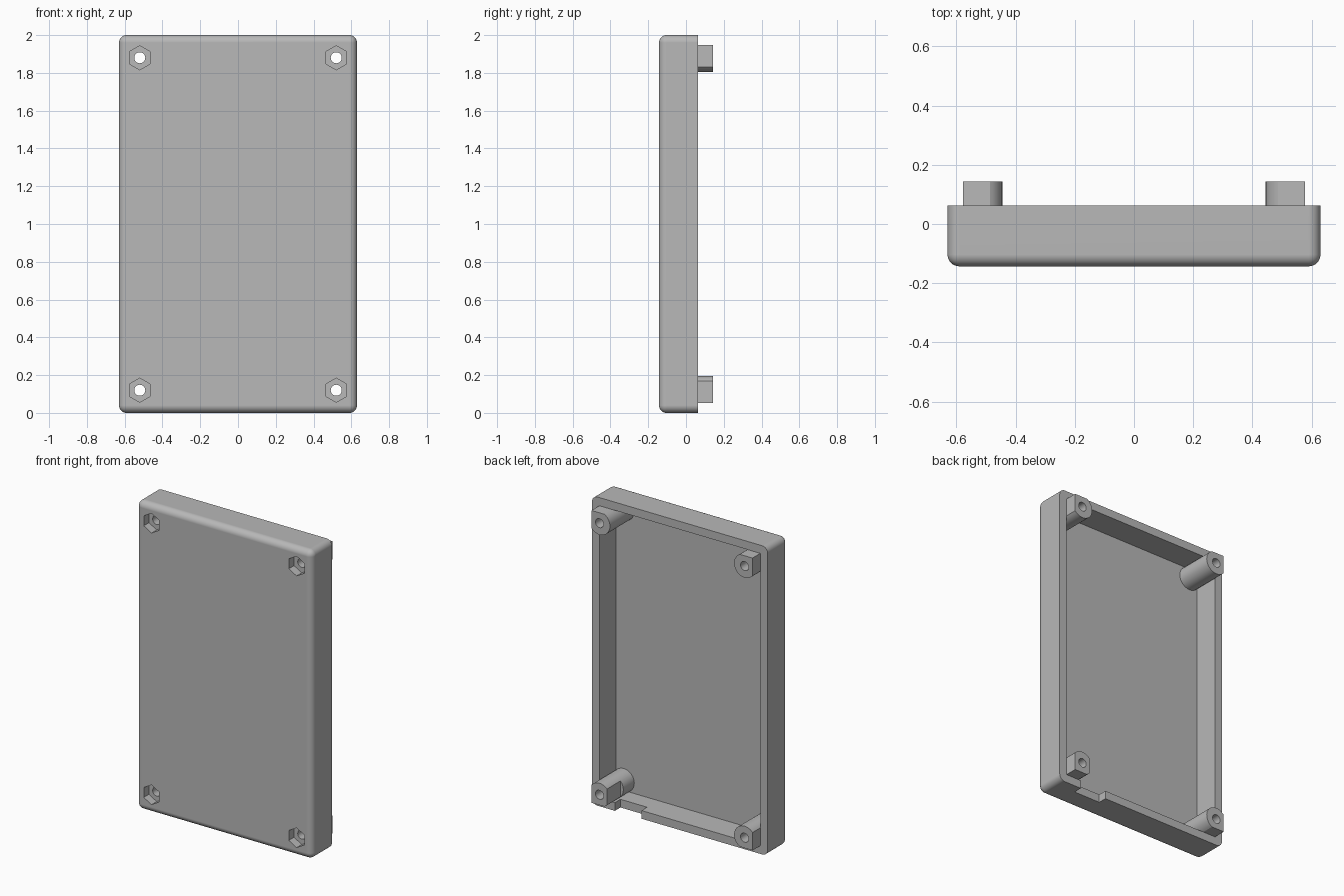
import bpy, bmesh
from math import acos, asin, cos, sin, pi

default = bpy.data.objects.get("Cube")
if default:
    bpy.data.objects.remove(default, do_unlink=True)

# Overall sizes
HALF_W, HEIGHT = 0.63, 2.0
FRONT, RIM, POST_END = -0.143, 0.063, 0.143
FLOOR, POCKET = -0.106, -0.09
WALL = 0.053
ROUND = 0.04
POST_X, POST_Z, POST_R = 0.52, 0.12, 0.075

grey = bpy.data.materials.new("plain grey")
grey.use_nodes = True
colour = (0.48, 0.48, 0.48, 1)
grey.diffuse_color = colour
grey.node_tree.nodes["Principled BSDF"].inputs["Base Color"].default_value = colour


def add_object(name, bm):
    bmesh.ops.recalc_face_normals(bm, faces=bm.faces)
    mesh = bpy.data.meshes.new(name)
    bm.to_mesh(mesh)
    bm.free()
    mesh.materials.append(grey)
    obj = bpy.data.objects.new(name, mesh)
    bpy.context.collection.objects.link(obj)
    return obj


def prism(name, profile, y0, y1):
    """Extrude an (x, z) outline from y0 to y1."""
    bm = bmesh.new()
    face = bm.faces.new([bm.verts.new((x, y0, z)) for x, z in profile])
    new = bmesh.ops.extrude_face_region(bm, geom=[face])["geom"]
    verts = [v for v in new if isinstance(v, bmesh.types.BMVert)]
    bmesh.ops.translate(bm, verts=verts, vec=(0, y1 - y0, 0))
    return add_object(name, bm)


def box(name, x0, x1, y0, y1, z0, z1):
    return prism(name, [(x0, z0), (x1, z0), (x1, z1), (x0, z1)], y0, y1)


def ring(x, z, radius, count):
    return [(x + radius * sin(2 * pi * i / count),
             z + radius * cos(2 * pi * i / count)) for i in range(count)]


def activate(obj):
    bpy.ops.object.select_all(action='DESELECT')
    obj.select_set(True)
    bpy.context.view_layer.objects.active = obj


def cut(obj, cutters):
    activate(obj)
    for cutter in cutters:
        mod = obj.modifiers.new("cut", 'BOOLEAN')
        mod.operation, mod.solver, mod.object = 'DIFFERENCE', 'EXACT', cutter
        bpy.ops.object.modifier_apply(modifier=mod.name)


def finish(obj):
    activate(obj)
    bpy.ops.object.shade_smooth_by_angle(angle=pi / 6)
    mod = obj.modifiers.new("even shading", 'WEIGHTED_NORMAL')
    mod.keep_sharp = True


# Shell: rounded everywhere except around the open back rim
shell = box("shell", -HALF_W, HALF_W, FRONT, RIM, 0, HEIGHT)
bm = bmesh.new()
bm.from_mesh(shell.data)
edges = [e for e in bm.edges if min(v.co.y for v in e.verts) < 0]
bmesh.ops.bevel(bm, geom=edges, offset=ROUND, segments=8, profile=0.5,
                affect='EDGES', clamp_overlap=True)
bm.to_mesh(shell.data)
bm.free()

# Cavity and the cable notch in the bottom wall, which also trims one post
cavity = box("cavity_cutter", -HALF_W + WALL, HALF_W - WALL, FLOOR, 0.3,
             WALL, HEIGHT - WALL)
notch = box("notch_cutter", 0.275, 0.466, 0.006, 0.3, -0.1, 0.3)
cutters = [cavity, notch]
cut(shell, cutters)

# Corner posts: round inside, square against the walls, with nut pocket and hole
for side, sx in (("right", -1), ("left", 1)):
    for level, sz in (("lower", -1), ("upper", 1)):
        cx = sx * POST_X
        cz = HEIGHT / 2 + sz * (HEIGHT / 2 - POST_Z)
        u, w = HALF_W - WALL - POST_X, POST_Z - WALL
        start, end = -acos(u / POST_R), -pi - asin(w / POST_R)
        steps = 28
        arc = [start + (end - start) * i / steps for i in range(steps + 1)]
        outline = [(POST_R * cos(a), POST_R * sin(a)) for a in arc] + [(u, w)]
        post = prism(f"{level}_{side}_post",
                     [(cx + sx * a, cz + sz * b) for a, b in outline],
                     FLOOR, POST_END)
        pocket = prism("pocket_cutter", ring(cx, cz, 0.064, 6), -0.3, POCKET)
        hole = prism("hole_cutter", ring(cx, cz, 0.029, 32), -0.3, 0.3)
        cut(shell, [pocket, hole])
        cut(post, [pocket, hole] + ([notch] if sx > 0 and sz < 0 else []))
        finish(post)
        cutters += [pocket, hole]

finish(shell)
for cutter in cutters:
    bpy.data.objects.remove(cutter, do_unlink=True)
